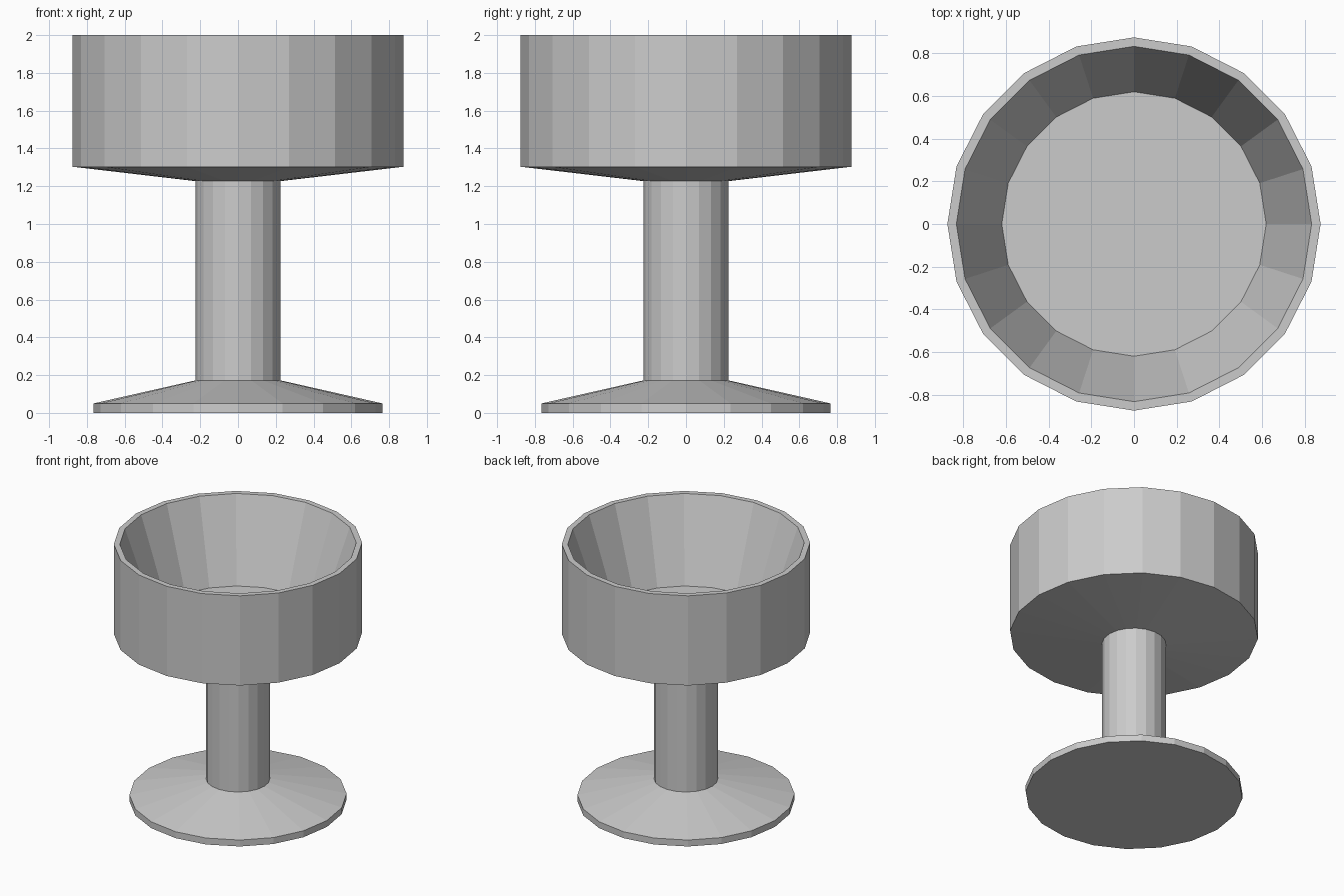
import bpy
import bmesh
import math

if "Cube" in bpy.data.objects:
    bpy.data.objects.remove(bpy.data.objects["Cube"])

SIDES = 20


def lathe(name, profile):
    """Revolve a (radius, z) profile around z and cap both ends."""
    bm = bmesh.new()
    rings = []
    for r, z in profile:
        ring = []
        for i in range(SIDES):
            a = 2 * math.pi * i / SIDES
            ring.append(bm.verts.new((r * math.cos(a), r * math.sin(a), z)))
        rings.append(ring)
    for low, high in zip(rings, rings[1:]):
        for i in range(SIDES):
            j = (i + 1) % SIDES
            bm.faces.new((low[i], low[j], high[j], high[i]))
    bm.faces.new(rings[0][::-1])
    bm.faces.new(rings[-1])
    bmesh.ops.recalc_face_normals(bm, faces=bm.faces)
    mesh = bpy.data.meshes.new(name)
    bm.to_mesh(mesh)
    bm.free()
    obj = bpy.data.objects.new(name, mesh)
    bpy.context.collection.objects.link(obj)
    return obj


# Foot: thin disc edge rising to the stem
foot = [(0.765, 0.0), (0.765, 0.05), (0.226, 0.172)]
# Bowl outside: stem top, shallow underside, straight wall
bowl_outside = [(0.226, 1.227), (0.875, 1.303), (0.875, 2.0)]
# Bowl inside: rim, tapering wall, flat floor
bowl_inside = [(0.833, 2.0), (0.62, 1.38)]

# One continuous watertight goblet; the stem joins foot and bowl
lathe("goblet", foot + bowl_outside + bowl_inside)
